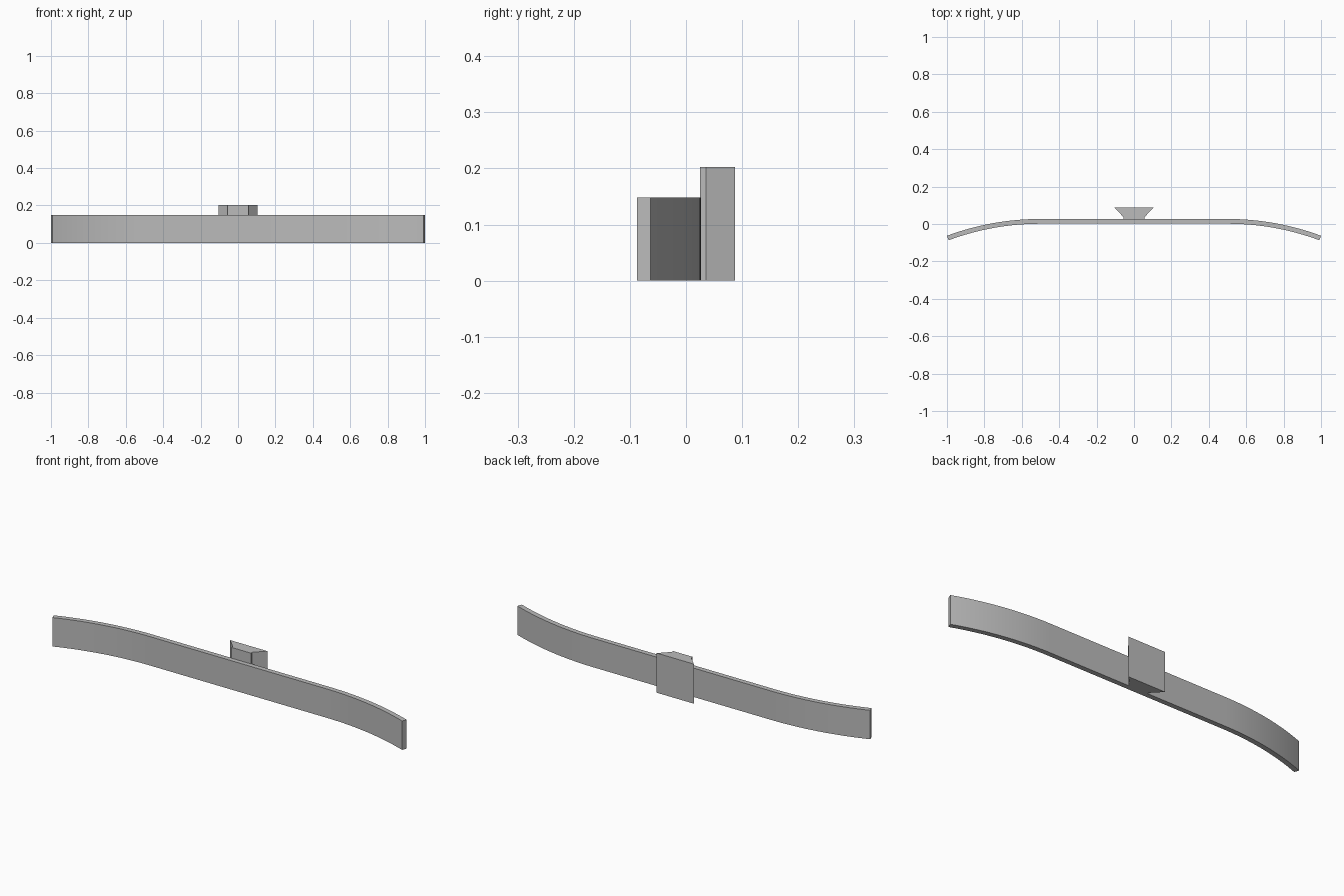
import bpy, bmesh
from math import sin, cos, atan, radians

cube = bpy.data.objects.get("Cube")
if cube:
    bpy.data.objects.remove(cube, do_unlink=True)

grey = bpy.data.materials.new("plain_grey")
grey.use_nodes = True
colour = (0.5, 0.5, 0.5, 1)
grey.diffuse_color = colour
grey.node_tree.nodes["Principled BSDF"].inputs["Base Color"].default_value = colour


def extrude_plan(name, outline, height):
    """Raise a closed xy outline from the ground to the given height."""
    bm = bmesh.new()
    face = bm.faces.new([bm.verts.new((x, y, 0)) for x, y in outline])
    raised = bmesh.ops.extrude_face_region(bm, geom=[face])["geom"]
    for v in raised:
        if isinstance(v, bmesh.types.BMVert):
            v.co.z = height
    bmesh.ops.recalc_face_normals(bm, faces=bm.faces)
    mesh = bpy.data.meshes.new(name)
    bm.to_mesh(mesh)
    bm.free()
    mesh.materials.append(grey)
    obj = bpy.data.objects.new(name, mesh)
    bpy.context.collection.objects.link(obj)
    return obj


# Curved bar: straight middle, both ends swept forward along concentric arcs
BACK, FLAT, DROP, THICK, STEPS = 0.027, 0.5, 0.09, 0.0255, 16
sweep = 2 * atan(DROP / (1 - FLAT))
radius = (1 - FLAT) / sin(sweep)


def arc(r):
    angles = [sweep * i / STEPS for i in range(STEPS + 1)]
    return [(FLAT + r * sin(a), BACK - radius + r * cos(a)) for a in angles]


def mirrored(points):
    return [(-x, y) for x, y in reversed(points)]


back, front = arc(radius), arc(radius - THICK)
outline = mirrored(back) + back + front[::-1] + mirrored(front[::-1])
bar = extrude_plan("curved_bar", outline, 0.148)

bpy.ops.object.select_all(action="DESELECT")
bar.select_set(True)
bpy.context.view_layer.objects.active = bar
bpy.ops.object.shade_smooth_by_angle(angle=radians(30))

# Dovetail mount: short straight neck flaring out to a wide back plate
half = [(0.055, BACK - 0.002), (0.055, 0.036), (0.105, 0.087)]
extrude_plan("dovetail_mount", half + mirrored(half), 0.203)
